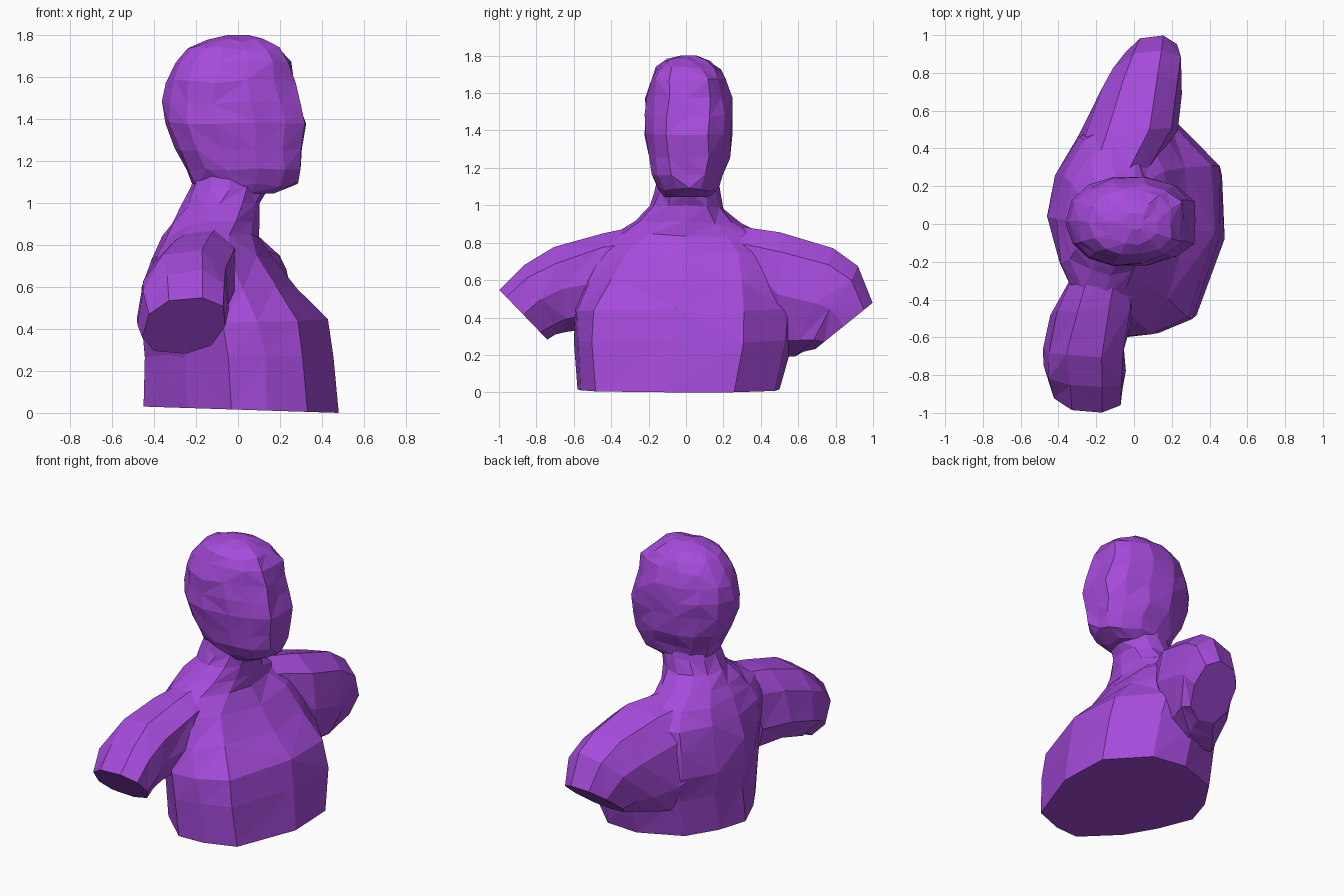
import bpy
import bmesh
import math
import random
from mathutils import Vector

random.seed(4)

cube = bpy.data.objects.get("Cube")
if cube:
    bpy.data.objects.remove(cube)

COLOUR = (0.38, 0.07, 0.71, 1.0)
purple = bpy.data.materials.new("purple")
purple.use_nodes = True
purple.diffuse_color = COLOUR
purple.node_tree.nodes["Principled BSDF"].inputs["Base Color"].default_value = COLOUR


def rounded(sides, power=2.0):
    """Unit superellipse, clockwise from +x."""
    points = []
    for i in range(sides):
        a = -2 * math.pi * i / sides
        c, s = math.cos(a), math.sin(a)
        points.append((math.copysign(abs(c) ** (2 / power), c),
                       math.copysign(abs(s) ** (2 / power), s)))
    return points


def mix(a, b, t):
    return [(p[0] + (q[0] - p[0]) * t, p[1] + (q[1] - p[1]) * t) for p, q in zip(a, b)]


def loft(name, sections, jitter):
    """Skin (centre, u axis, v axis, outline) sections into a faceted closed solid."""
    bm = bmesh.new()
    rings = []
    for k, (centre, u, v, outline) in enumerate(sections):
        inner = 0 < k < len(sections) - 1
        ring = []
        for a, b in outline:
            p = Vector(centre) + a * Vector(u) + b * Vector(v)
            if inner:
                p += Vector([random.uniform(-jitter, jitter) for _ in range(3)])
            ring.append(bm.verts.new(p))
        rings.append(ring)
    for k, (low, high) in enumerate(zip(rings, rings[1:])):
        n = len(low)
        for i in range(n):
            j = (i + 1) % n
            a, b, c, d = low[i], low[j], high[j], high[i]
            if random.random() < 0.5:
                bm.faces.new((a, b, c))
                bm.faces.new((a, c, d))
            else:
                bm.faces.new((a, b, d))
                bm.faces.new((b, c, d))
    bm.faces.new(rings[0])
    bm.faces.new(rings[-1])
    bmesh.ops.recalc_face_normals(bm, faces=bm.faces)
    mesh = bpy.data.meshes.new(name)
    bm.to_mesh(mesh)
    bm.free()
    mesh.materials.append(purple)
    obj = bpy.data.objects.new(name, mesh)
    bpy.context.collection.objects.link(obj)
    return obj


def level(z, x0, x1, y0, y1, outline, shear=0.0, tilt=0.0):
    """Horizontal section given by its extents."""
    hx, hy = (x1 - x0) / 2, (y1 - y0) / 2
    return ((x0 + hx, y0 + hy, z), (hx, 0, tilt), (shear * hy, hy, 0), outline)


def arm_section(top, bottom, x0, x1):
    """Slanted arm section between a top and a bottom (y, z) point."""
    centre = ((x0 + x1) / 2, (top[0] + bottom[0]) / 2, (top[1] + bottom[1]) / 2)
    v = (0.04, (top[0] - bottom[0]) / 2, (top[1] - bottom[1]) / 2)
    return (centre, ((x1 - x0) / 2, 0, 0), v, rounded(9, 2.4))


def absorb(body, part):
    """Weld a part into the body with a boolean union."""
    mod = body.modifiers.new("union", 'BOOLEAN')
    mod.operation = 'UNION'
    mod.solver = 'EXACT'
    mod.object = part
    bpy.context.view_layer.update()
    graph = bpy.context.evaluated_depsgraph_get()
    mesh = bpy.data.meshes.new_from_object(body.evaluated_get(graph))
    body.modifiers.clear()
    body.data = mesh
    bpy.data.objects.remove(part)


# Torso and neck: a twisted chest outline that becomes round at the neck
chest = [(1, -.07), (.68, -.82), (.26, -.97), (-.1, -1), (-.55, -.65), (-.8, -.3),
         (-1, .1), (-.87, .45), (-.6, .8), (0, 1), (.5, .95), (.97, .55)]
round12 = rounded(12)
torso = loft("torso", [
    level(.015, -.45, .48, -.58, .50, chest, tilt=-.015),
    level(.27, -.45, .46, -.60, .57, chest),
    level(.44, -.47, .42, -.60, .58, chest),
    level(.60, -.46, .29, -.56, .57, mix(chest, round12, .3), .04),
    level(.74, -.42, .17, -.50, .52, mix(chest, round12, .6), .06),
    level(.84, -.37, .10, -.40, .42, round12, .06),
    level(.91, -.32, .095, -.28, .29, round12, .03),
    level(.99, -.27, .11, -.19, .20, round12),
    level(1.07, -.23, .14, -.17, .19, round12),
    level(1.16, -.20, .14, -.15, .17, round12),
], .010)

# Arm stumps, cut off on a slant
right_arm = loft("right_arm", [
    arm_section((-.22, .90), (-.35, .32), -.34, .00),
    arm_section((-.45, .85), (-.50, .34), -.43, .00),
    arm_section((-.70, .77), (-.64, .32), -.48, -.05),
    arm_section((-.87, .68), (-.69, .31), -.47, -.05),
    arm_section((-1.0, .55), (-.74, .28), -.45, -.06),
], .010)
left_arm = loft("left_arm", [
    arm_section((.22, .90), (.35, .30), -.36, .06),
    arm_section((.50, .85), (.48, .18), -.28, .23),
    arm_section((.78, .78), (.58, .19), -.19, .25),
    arm_section((.92, .67), (.63, .21), -.13, .26),
    arm_section((1.0, .48), (.69, .23), -.07, .23),
], .010)
absorb(torso, right_arm)
absorb(torso, left_arm)

# Head: egg-shaped behind, flattened across the face
skull = [(min(a * 1.1, 1) if a > 0 else a, b) for a, b in rounded(14, 2.2)]
head = loft("head", [
    level(1.045, -.16, .17, -.12, .13, skull),
    level(1.085, -.22, .295, -.15, .17, rounded(14)),
    level(1.16, -.25, .295, -.18, .20, skull),
    level(1.26, -.31, .305, -.205, .235, skull),
    level(1.38, -.35, .315, -.22, .245, skull),
    level(1.48, -.36, .295, -.225, .25, skull),
    level(1.58, -.335, .265, -.22, .245, skull),
    level(1.67, -.295, .245, -.195, .22, skull),
    level(1.735, -.23, .195, -.16, .18, skull),
    level(1.775, -.15, .12, -.11, .13, skull),
    level(1.80, -.05, .05, -.03, .06, skull),
], .010)

# Weld the head on
absorb(torso, head)
torso.name = "bust"
torso.data.name = "bust"
torso.data.shade_flat()
